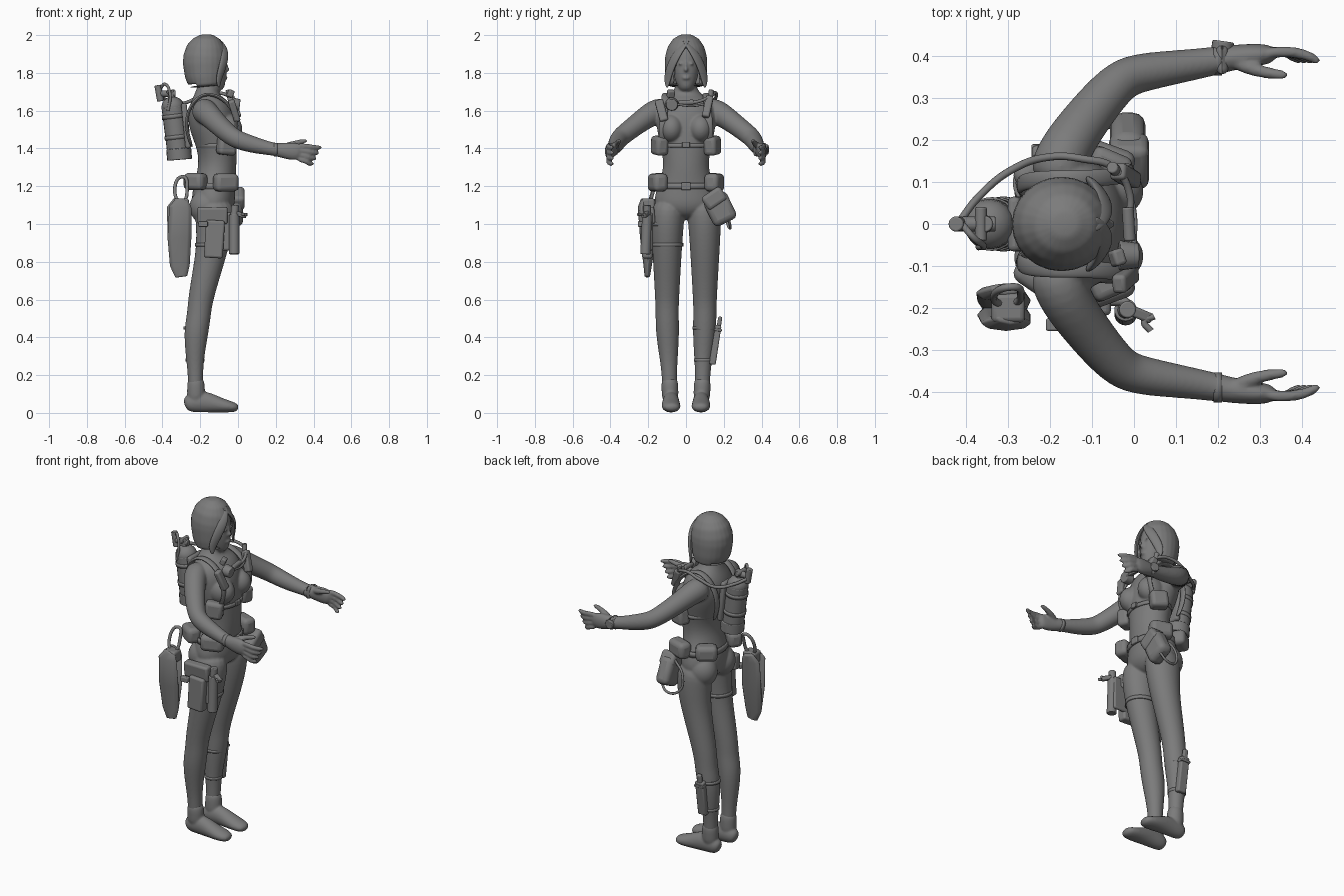
import bpy, bmesh, math
from mathutils import Vector, Matrix, Euler

default_cube = bpy.data.objects.get("Cube")
if default_cube:
    bpy.data.objects.remove(default_cube)

X, Y, Z = Vector((1, 0, 0)), Vector((0, 1, 0)), Vector((0, 0, 1))
grey = bpy.data.materials.new("plain grey")
grey.use_nodes = True
grey.diffuse_color = (.2, .2, .2, 1)
grey.node_tree.nodes["Principled BSDF"].inputs["Base Color"].default_value = (.2, .2, .2, 1)


def finish(bm, name, subdivide=0, bevel=0, solid=0, voxel=0):
    """Turn a bmesh into a named object with its modifiers."""
    bmesh.ops.recalc_face_normals(bm, faces=bm.faces)
    mesh = bpy.data.meshes.new(name)
    bm.to_mesh(mesh)
    bm.free()
    mesh.materials.append(grey)
    obj = bpy.data.objects.new(name, mesh)
    bpy.context.collection.objects.link(obj)
    if solid:
        obj.modifiers.new("thickness", "SOLIDIFY").thickness = solid
    if bevel:
        mod = obj.modifiers.new("bevel", "BEVEL")
        mod.width, mod.segments = bevel, 3
    if subdivide:
        mod = obj.modifiers.new("subdivide", "SUBSURF")
        mod.levels = mod.render_levels = subdivide
    if voxel:
        mod = obj.modifiers.new("blend", "REMESH")
        mod.mode, mod.voxel_size, mod.use_smooth_shade = "VOXEL", voxel, True
        mod = obj.modifiers.new("relax", "SMOOTH")
        mod.factor, mod.iterations = .5, 6
    return obj


def sweep(bm, nodes, ref, sides=16, flip=1):
    """Skin ellipses along a path: node = x, y, z, radius along ref, radius across."""
    points = [Vector((n[0], n[1] * flip, n[2])) for n in nodes]
    rings = []
    for i, (p, n) in enumerate(zip(points, nodes)):
        tangent = (points[min(i + 1, len(points) - 1)] - points[max(i - 1, 0)]).normalized()
        a = (ref - tangent * ref.dot(tangent)).normalized()
        b = tangent.cross(a)
        angles = [math.tau * k / sides for k in range(sides)]
        rings.append([bm.verts.new(p + a * n[3] * math.cos(t) + b * n[4] * math.sin(t)) for t in angles])
    for low, high in zip(rings, rings[1:]):
        for k in range(sides):
            j = (k + 1) % sides
            bm.faces.new((low[k], low[j], high[j], high[k]))
    bm.faces.new(rings[0])
    bm.faces.new(rings[-1])


def ball(bm, centre, size):
    matrix = Matrix.Translation(centre) @ Matrix.Diagonal((*size, 1))
    bmesh.ops.create_uvsphere(bm, u_segments=16, v_segments=10, radius=1, matrix=matrix)


def box(name, centre, size, turn=(0, 0, 0), bevel=.012):
    bm = bmesh.new()
    matrix = Matrix.Translation(centre) @ Euler(turn).to_matrix().to_4x4() @ Matrix.Diagonal((*size, 1))
    bmesh.ops.create_cube(bm, size=1, matrix=matrix)
    return finish(bm, name, bevel=bevel)


def rod(name, start, end, r, r_end=None):
    bm = bmesh.new()
    ref = X if abs((Vector(end) - Vector(start)).normalized().x) < .7 else Z
    sweep(bm, [(*start, r, r), (*end, r_end or r, r_end or r)], ref, 20)
    return finish(bm, name, bevel=.004)


def band(name, centre, rx, ry, height, turn=(0, 0, 0)):
    bm = bmesh.new()
    made = bmesh.ops.create_cone(bm, segments=32, radius1=1, radius2=1, depth=height, cap_ends=False)
    spin = Euler(turn).to_matrix().to_4x4()
    bmesh.ops.transform(bm, verts=made["verts"],
                        matrix=Matrix.Translation(centre) @ spin @ Matrix.Diagonal((rx, ry, 1, 1)))
    return finish(bm, name, solid=.008)


def hose(name, points, radius, closed=False):
    curve = bpy.data.curves.new(name, "CURVE")
    curve.dimensions, curve.bevel_depth, curve.bevel_resolution = "3D", radius, 3
    curve.use_fill_caps = True
    spline = curve.splines.new("BEZIER")
    spline.bezier_points.add(len(points) - 1)
    spline.use_cyclic_u = closed
    for bp, p in zip(spline.bezier_points, points):
        bp.co = p
        bp.handle_left_type = bp.handle_right_type = "AUTO"
    curve.materials.append(grey)
    obj = bpy.data.objects.new(name, curve)
    bpy.context.collection.objects.link(obj)
    return obj


# Body: torso, head, limbs and hands blended into one skin
body = bmesh.new()
torso = [(-.12, 1.02, .06, .09), (-.128, 1.07, .11, .165), (-.132, 1.14, .12, .175), (-.122, 1.22, .108, .145),
         (-.108, 1.3, .103, .118), (-.11, 1.4, .105, .133), (-.13, 1.5, .125, .158), (-.145, 1.58, .127, .168),
         (-.16, 1.64, .105, .15), (-.165, 1.68, .07, .09), (-.16, 1.72, .055, .054), (-.145, 1.79, .05, .05)]
sweep(body, [(x, 0, z, a, b) for x, z, a, b in torso], X)
head = [(-.098, 1.7, .03, .025), (-.115, 1.73, .052, .048), (-.128, 1.78, .07, .066),
        (-.138, 1.85, .079, .076), (-.15, 1.92, .08, .076), (-.16, 1.97, .05, .05)]
sweep(body, [(x, 0, z, a, b) for x, z, a, b in head], X)
ball(body, (-.06, 0, 1.818), (.016, .012, .014))
ball(body, (-.065, 0, 1.835), (.012, .009, .03))
ball(body, (-.066, 0, 1.773), (.013, .022, .009))
leg = [(-.13, .09, 1.13, .11, .088), (-.12, .098, 1.02, .105, .09), (-.133, .1, .9, .09, .082),
       (-.152, .1, .8, .08, .076), (-.2, .1, .6, .067, .064), (-.206, .1, .52, .064, .062),
       (-.222, .098, .43, .067, .064), (-.228, .092, .3, .05, .05), (-.225, .088, .2, .04, .04),
       (-.225, .085, .08, .04, .04)]
arm = [(-.19, .09, 1.6, .07, .07), (-.175, .165, 1.6, .07, .066), (-.115, .25, 1.535, .056, .058),
       (-.04, .34, 1.467, .052, .052), (.005, .36, 1.442, .05, .049), (.1, .374, 1.414, .044, .041),
       (.19, .388, 1.395, .033, .035), (.23, .396, 1.39, .04, .031), (.29, .404, 1.385, .05, .028),
       (.34, .405, 1.38, .042, .022)]
thumb = [(.23, .39, 1.405, .02, .02), (.29, .366, 1.423, .017, .017), (.33, .358, 1.435, .014, .014),
         (.37, .354, 1.443, .011, .011)]
for side in (1, -1):
    sweep(body, leg, X, flip=side)
    sweep(body, arm, Z, flip=side)
    sweep(body, thumb, Z, 10, side)
    for i in range(4):
        root, tip = 1.417 - .024 * i, 1.405 - .029 * i
        reach = .446 - .014 * i
        sweep(body, [(.31, .408, root, .015, .015), (.37, .412, (root + tip) / 2, .0145, .0145),
                     (reach - .035, .404, tip, .0135, .0135), (reach, .385, tip, .011, .011)], Z, 10, side)
    ball(body, (-.06, .077 * side, 1.505), (.086, .068, .078))
    ball(body, (-.165, .085 * side, 1.09), (.095, .083, .095))
    ball(body, (-.066, .028 * side, 1.848), (.008, .014, .007))
finish(body, "body", subdivide=2, voxel=.006)

# Bobbed hair: a cap with an arched opening for the face
hair = bmesh.new()
cap = [(-.165, 1.725, .092, .1), (-.17, 1.78, .11, .11), (-.173, 1.85, .119, .113), (-.172, 1.89, .117, .11),
       (-.168, 1.94, .102, .096), (-.165, 1.98, .073, .068), (-.165, 2.004, .028, .028)]
sweep(hair, [(x, 0, z, a, b) for x, z, a, b in cap], X, 24)
walls = [f for f in hair.faces if len(f.verts) == 4]
bmesh.ops.subdivide_edges(hair, edges=list({e for f in walls for e in f.edges}), cuts=2, use_grid_fill=True)
opening = []
for face in hair.faces:
    c = face.calc_center_median()
    arch = ((c.y - .005) / .075) ** 2 + ((c.z - 1.73) / .2) ** 2 < 1
    under = c.z < 1.725 + .22 * max(0, -.2 - c.x) and abs(face.normal.z) < 2
    if c.x > -.135 and arch or under:
        opening.append(face)
bmesh.ops.delete(hair, geom=opening, context="FACES")
finish(hair, "hair", subdivide=1, solid=.014)

# Swept locks from the parting down beside the face
for side, label in ((1, "left"), (-1, "right")):
    lock = bmesh.new()
    sweep(lock, [(-.1, -.015, 1.975, .012, .006), (-.072, .022, 1.935, .026, .01), (-.068, .06, 1.88, .028, .012),
                 (-.09, .09, 1.81, .028, .012), (-.105, .1, 1.755, .022, .01), (-.1, .1, 1.72, .005, .004)],
          Vector((1, -1.2 * side, 0)), 10, side)
    finish(lock, label + "_hair_lock", subdivide=2)

# Boots, cuffs, harness straps and paired pouches
foot = [(-.284, .08, .042, .03, .026), (-.255, .08, .054, .052, .042), (-.18, .08, .062, .061, .044),
        (-.1, .08, .042, .041, .05), (-.04, .078, .032, .031, .052), (.004, .075, .027, .02, .034)]
strap = [(-.06, .125, 1.4), (-.005, .125, 1.48), (-.005, .12, 1.56), (-.05, .112, 1.64), (-.12, .108, 1.685),
         (-.19, .108, 1.69), (-.255, .105, 1.63), (-.283, .09, 1.52), (-.24, .08, 1.4)]
for side, label in ((1, "left"), (-1, "right")):
    boot = bmesh.new()
    sweep(boot, foot, Z, flip=side)
    sweep(boot, [(-.222, .082, .05, .05, .045), (-.222, .085, .12, .048, .045),
                 (-.224, .087, .195, .047, .047)], X, flip=side)
    finish(boot, label + "_boot", subdivide=2, voxel=.006)
    webbing = bmesh.new()
    sweep(webbing, [(*p, .022, .01) for p in strap], Y, 8, side)
    finish(webbing, label + "_shoulder_strap", subdivide=2)
    band(label + "_wrist_cuff", (.2, .39 * side, 1.394), .036, .036, .02, (0, math.pi / 2, 0))
    box(label + "_chest_pouch", (-.06, .14 * side, 1.415), (.1, .07, .1), (0, .1, -.4 * side), .02)
    box(label + "_rear_belt_pouch", (-.225, .125 * side, 1.225), (.12, .08, .09), (0, 0, .6 * side), .025)
    box(label + "_front_belt_pouch", (-.065, .15 * side, 1.22), (.13, .08, .095), (0, 0, -.35 * side), .025)
band("chest_strap", (-.112, 0, 1.415), .11, .14, .022)
band("belt", (-.125, 0, 1.2), .118, .157, .032)
box("belt_buckle", (-.005, 0, 1.2), (.016, .05, .04), bevel=.005)
box("chest_buckle", (0, 0, 1.42), (.014, .04, .03), bevel=.004)

# Air tank, valve and breathing hose
rod("tank", (-.312, 0, 1.36), (-.345, 0, 1.62), .06)
tank_top = bmesh.new()
ball(tank_top, (-.345, 0, 1.62), (.06, .06, .055))
finish(tank_top, "tank_shoulder")
rod("tank_base", (-.309, 0, 1.34), (-.314, 0, 1.4), .066)
for height, shift in ((1.46, -.325), (1.57, -.339)):
    band("tank_strap", (shift, 0, height), .064, .064, .022, (0, -.12, 0))
box("tank_backplate", (-.275, 0, 1.52), (.03, .13, .24), (0, -.1, 0))
rod("valve_stem", (-.35, 0, 1.66), (-.357, 0, 1.71), .02)
rod("valve_body", (-.33, 0, 1.69), (-.41, 0, 1.69), .018)
rod("valve_handle", (-.365, -.04, 1.7), (-.365, .04, 1.7), .014)
rod("first_stage", (-.41, 0, 1.65), (-.425, 0, 1.735), .018)
hose("gauge_hose", [(-.41, 0, 1.72), (-.385, -.03, 1.74), (-.36, -.05, 1.69), (-.37, -.055, 1.6)], .008)
hose("breathing_hose", [(-.42, 0, 1.68), (-.37, .065, 1.655), (-.29, .13, 1.64), (-.2, .16, 1.675),
                        (-.12, .155, 1.695), (-.05, .135, 1.68), (-.01, .07, 1.65), (-.015, 0, 1.64)], .009)
rod("hose_fitting", (-.015, .04, 1.645), (-.01, -.04, 1.64), .014)
rod("regulator", (-.035, -.075, 1.635), (.01, -.075, 1.63), .036, .03)
box("mouthpiece", (-.04, -.08, 1.69), (.03, .04, .04), (0, .4, .3), .008)
box("right_strap_torch", (-.02, -.13, 1.6), (.035, .045, .12), (.25, -.3, 0), .01)
box("left_strap_torch", (-.02, .115, 1.62), (.04, .04, .12), (-.2, -.35, 0), .01)
rod("left_torch_head", (-.045, .128, 1.67), (-.052, .135, 1.71), .014)
hose("chest_cord", [(-.02, .1, 1.635), (.0, .03, 1.625), (0, -.06, 1.635)], .006)

# Watch on the left wrist
rod("watch_face", (.21, .415, 1.395), (.213, .436, 1.395), .026)
box("watch_band", (.21, .392, 1.394), (.03, .07, .072), bevel=.015)

# Left hip pouch with its line loop
box("hip_pouch", (-.015, .18, 1.08), (.085, .135, .16), (.45, 0, 0), .03)
box("hip_pouch_flap", (-.012, .15, 1.135), (.095, .12, .085), (.6, 0, 0), .02)
hose("line_loop", [(-.05, .18, 1.16), (-.12, .205, 1.09), (-.11, .22, 1), (-.04, .235, .98), (.01, .225, 1.03)], .007)

# Long bag of two leaning panels behind the right hip, with clip
for label, top, lean in (("outer", -.235, 0), ("inner", -.165, .012)):
    panel = bmesh.new()
    sweep(panel, [(-.295 - lean, top + .01, 1.13, .035, .014), (-.305 - lean, top, 1.09, .062, .02),
                  (-.31, (top - .2) / 2, .93, .066, .026), (-.308, -.203, .78, .055, .022),
                  (-.3, -.205, .72, .034, .014)], X, 8)
    finish(panel, label + "_bag_panel", bevel=.006)
box("bag_fold", (-.3, -.2, 1.1), (.08, .07, .07))
hose("bag_clip", [(-.3, -.19, 1.12), (-.335, -.175, 1.18), (-.29, -.15, 1.25), (-.27, -.165, 1.2)], .009, True)

# Right thigh holster, canister and straps
box("holster", (-.125, -.205, .92), (.1, .055, .2), (0, .06, 0))
box("holster_flap", (-.135, -.19, 1.045), (.16, .05, .09), (.1, 0, 0))
box("holster_toggle", (-.185, -.24, 1), (.05, .03, .03), bevel=.005)
box("holster_plate", (-.07, -.185, .96), (.12, .02, .2))
rod("canister", (-.02, -.215, .84), (-.02, -.205, 1.05), .027)
rod("canister_cap", (-.02, -.206, 1.04), (-.015, -.204, 1.1), .02)
box("canister_lever", (.015, -.215, 1.05), (.06, .025, .025), (0, .3, -.4), .006)
hose("canister_fork", [(.04, -.255, 1.05), (.025, -.232, 1.05), (.048, -.22, 1.05)], .008)
for height, shift in ((.89, -.135), (1, -.122)):
    band("thigh_strap", (shift, -.1, height), .092, .086, .02)

# Knife on the left calf
box("knife_sheath", (-.215, .155, .36), (.055, .035, .21), (-.15, 0, 0), .008)
box("knife_handle", (-.215, .175, .465), (.03, .022, .09), (-.15, 0, 0), .008)
box("knife_guard", (-.215, .165, .44), (.06, .05, .015), (-.15, 0, 0), .004)
band("upper_calf_strap", (-.222, .098, .45), .067, .064, .016)
band("lower_calf_strap", (-.228, .092, .28), .05, .05, .016)

# Smooth shading with sharp edges kept
bpy.ops.object.select_all(action="DESELECT")
for obj in bpy.context.collection.objects:
    if obj.type == "MESH" and grey.name in obj.data.materials:
        obj.select_set(True)
        bpy.context.view_layer.objects.active = obj
bpy.ops.object.shade_smooth_by_angle(angle=math.radians(40))
